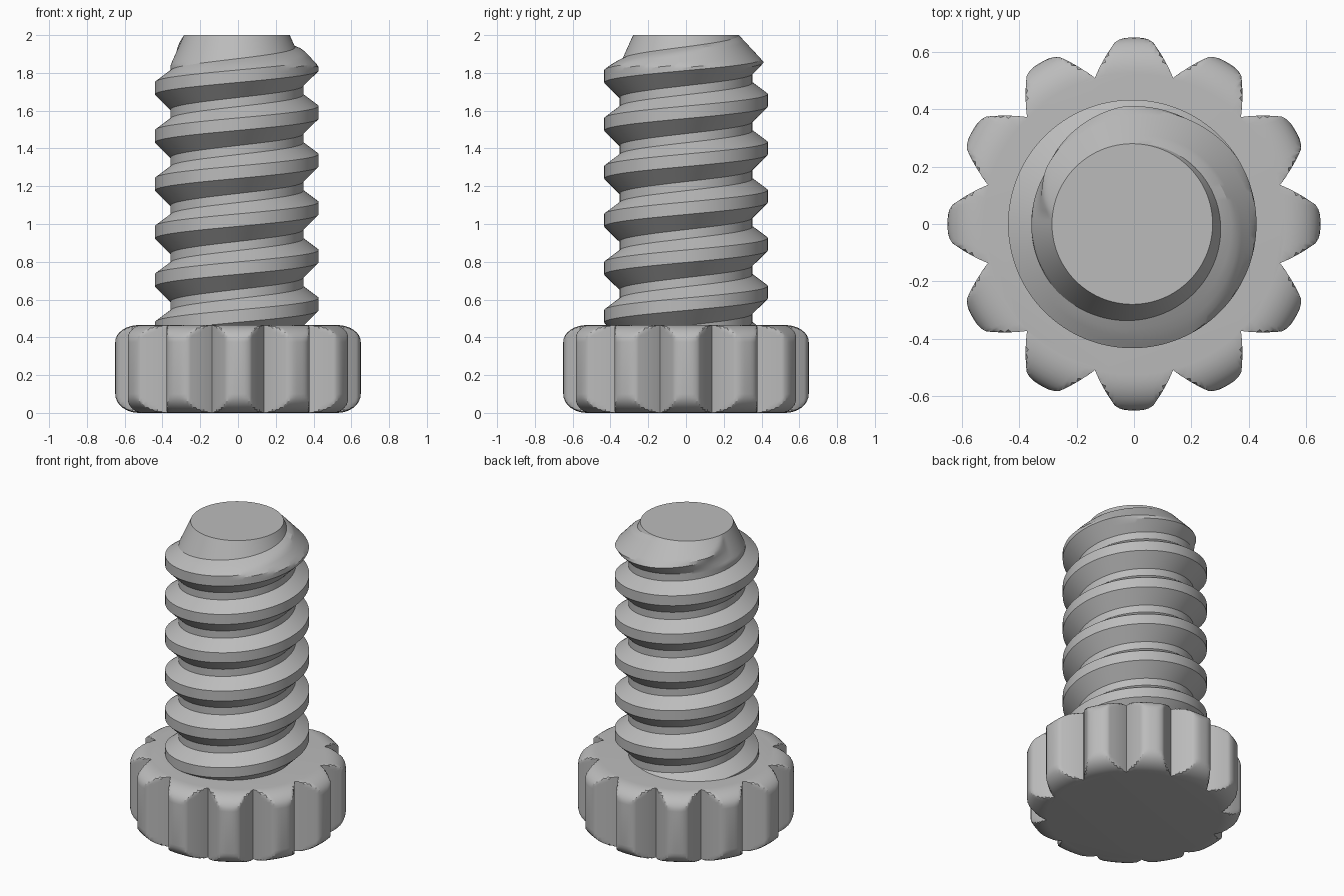
import bpy, bmesh
from math import pi, tau, sin, cos, radians

if "Cube" in bpy.data.objects:
    bpy.data.objects.remove(bpy.data.objects["Cube"])

grey = bpy.data.materials.new("plain grey")
grey.use_nodes = True
GREY = (0.5, 0.5, 0.5, 1)
grey.diffuse_color = GREY
grey.node_tree.nodes["Principled BSDF"].inputs["Base Color"].default_value = GREY


def lerp(a, b, t):
    return a + (b - a) * t


def interpolate(table, x):
    for (x0, y0), (x1, y1) in zip(table, table[1:]):
        if x <= x1:
            return lerp(y0, y1, (x - x0) / (x1 - x0))
    return table[-1][1]


def skin(name, columns, angle):
    """Join neighbouring columns of points with quads, close the ends, shade."""
    bm = bmesh.new()
    grid = [[bm.verts.new(p) for p in col] for col in columns]
    for a, b in zip(grid, grid[1:]):
        for i in range(len(a) - 1):
            bm.faces.new((a[i], b[i], b[i + 1], a[i + 1]))
    bmesh.ops.remove_doubles(bm, verts=bm.verts, dist=0.0002)
    bmesh.ops.dissolve_degenerate(bm, edges=bm.edges, dist=0.0002)
    bmesh.ops.holes_fill(bm, edges=[e for e in bm.edges if e.is_boundary], sides=0)
    bmesh.ops.recalc_face_normals(bm, faces=bm.faces)
    mesh = bpy.data.meshes.new(name)
    bm.to_mesh(mesh)
    bm.free()
    mesh.materials.append(grey)
    obj = bpy.data.objects.new(name, mesh)
    bpy.context.collection.objects.link(obj)
    bpy.ops.object.select_all(action="DESELECT")
    obj.select_set(True)
    bpy.context.view_layer.objects.active = obj
    bpy.ops.object.shade_smooth_by_angle(angle=radians(angle))
    return obj


# Head: twelve-lobed knob with rounded rims
HEAD_TOP, RIM, LOBES = 0.465, 0.525, 12
half_lobe = [(0, .65), (2.5, .65), (4.5, .645), (6, .637), (7.2, .622), (15, .527)]
half_angles = [0, 1.5, 3, 4.5, 5.3, 6, 6.6, 7.2, 8.5, 10, 11.5, 13, 14, 15]
lobe_angles = [-a for a in half_angles[:0:-1]] + half_angles[:-1]
quarter = [i * pi / 16 for i in range(9)]
rim = [(RIM + .125 * sin(a), .1 * (1 - cos(a))) for a in quarter]
rim += [(r, HEAD_TOP - z * .9) for r, z in reversed(rim)]

columns = []
for lobe in range(LOBES):
    for a in lobe_angles:
        theta = radians(a + lobe * 360 / LOBES)
        outline = interpolate(half_lobe, abs(a))
        columns.append([(min(r, outline) * cos(theta), min(r, outline) * sin(theta), z)
                        for r, z in rim])
columns.append(columns[0])
skin("lobed_head", columns, 28)

# Threaded shaft: right-handed helix with a flat crest and a conical tip
PITCH, CREST, CORE, TOP, BASE = 0.254, 0.433, 0.352, 2.0, 0.42
HALF, UP, DOWN = 0.033, 0.06, 0.08
START, TIP, OFFSET = 1.5915, 0.28, -0.006


def shaft_radius(theta, z):
    s = (z - START) / PITCH - theta / tau
    turn = round(s)
    d = (s - turn) * PITCH
    slope = UP if d > 0 else DOWN
    height = max(0, min(1, 1 - (abs(d) - HALF) / slope))
    # the last turn runs out near the tip
    helix = theta + turn * tau
    height *= max(0, min(1, (radians(535) - helix) / radians(80)))
    core = min(CORE, TIP + (TOP - z) * 0.45)
    return min(core + (CREST - core) * height, TIP + (TOP - z) * 0.93)


# heights of the profile corners within one pitch, each stretch cut finer
corners = [-HALF, HALF, HALF + UP, PITCH - HALF - DOWN, PITCH - HALF]
CUTS, SIDES = 4, 128
steps = [lerp(a, b, k / CUTS) for a, b in zip(corners, corners[1:]) for k in range(CUTS)]

columns = []
for j in range(SIDES + 1):
    theta = tau * j / SIDES
    column = []
    for turn in range(-7, 3):
        for step in steps:
            z = START + PITCH * (turn + theta / tau) + step
            z = max(BASE, min(TOP, z))
            r = shaft_radius(theta, z)
            column.append((OFFSET + r * cos(theta), r * sin(theta), z))
    columns.append(column)
skin("threaded_shaft", columns, 24)
